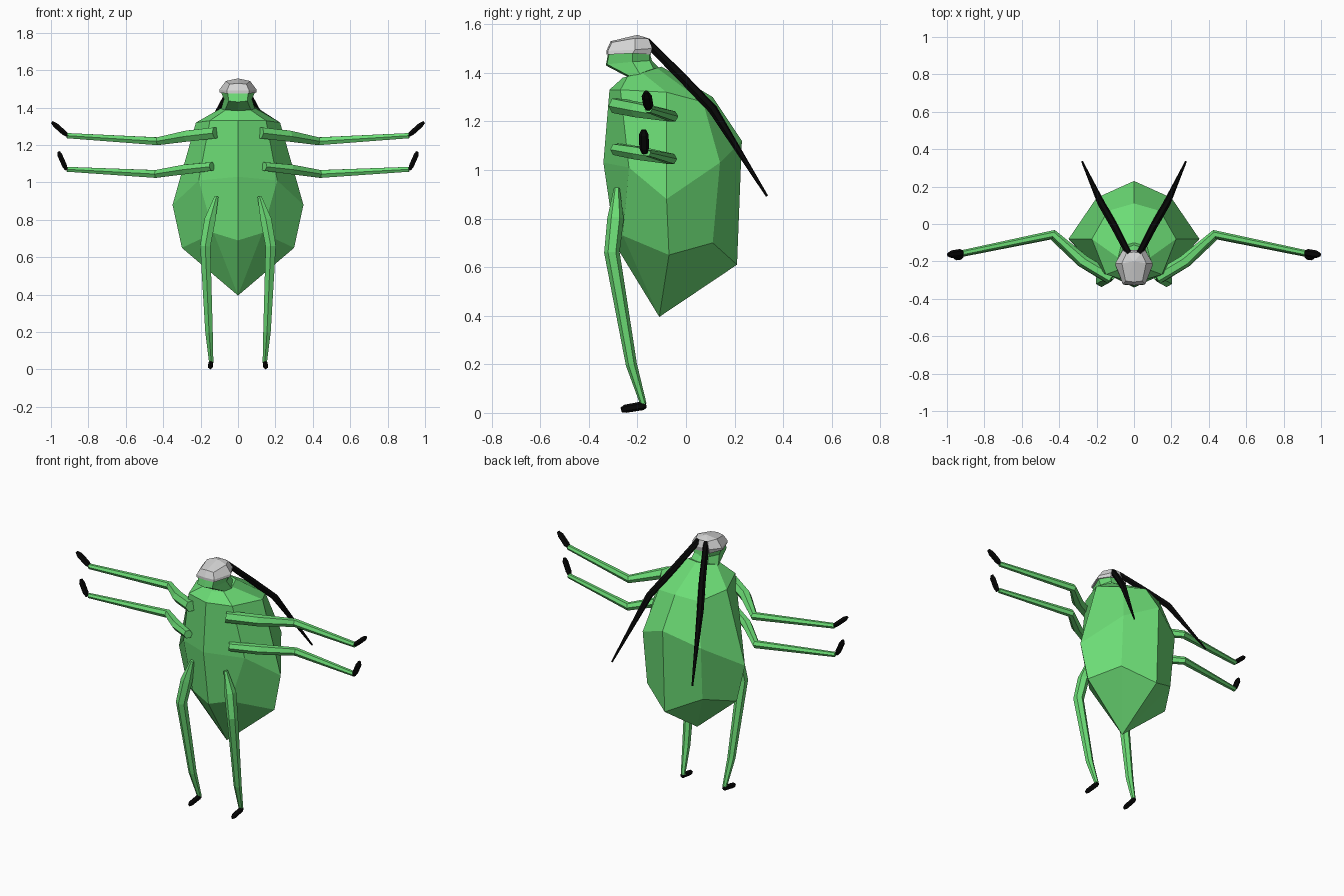
import bpy, bmesh
from mathutils import Vector, Matrix
import math

old = bpy.data.objects.get("Cube")
if old:
    bpy.data.objects.remove(old, do_unlink=True)


def material(name, rgb):
    m = bpy.data.materials.new(name)
    m.use_nodes = True
    m.diffuse_color = (*rgb, 1)
    bsdf = m.node_tree.nodes["Principled BSDF"]
    bsdf.inputs["Base Color"].default_value = (*rgb, 1)
    bsdf.inputs["Roughness"].default_value = 0.8
    return m


GREEN = material("leaf green", (0.15, 0.72, 0.18))
GREY = material("light grey", (0.66, 0.66, 0.66))
BLACK = material("black", (0.002, 0.002, 0.002))


def skin(name, rings, mat, tip=None, top=None):
    """Bridge rings of points into a closed flat-shaded solid, with optional end points."""
    bm = bmesh.new()
    loops = [[bm.verts.new(p) for p in r] for r in rings]
    n = len(loops[0])
    for a, b in zip(loops, loops[1:]):
        for i in range(n):
            bm.faces.new((a[i], a[(i + 1) % n], b[(i + 1) % n], b[i]))
    for loop, end in ((loops[0], top), (loops[-1], tip)):
        if end is None:
            bm.faces.new(loop)
        else:
            v = bm.verts.new(end)
            for i in range(n):
                bm.faces.new((loop[i], loop[(i + 1) % n], v))
    bmesh.ops.recalc_face_normals(bm, faces=bm.faces)
    mesh = bpy.data.meshes.new(name)
    bm.to_mesh(mesh)
    bm.free()
    mesh.materials.append(mat)
    ob = bpy.data.objects.new(name, mesh)
    bpy.context.collection.objects.link(ob)
    return ob


def whole(half):
    """Complete an eight-sided ring from its left half, back to front."""
    return half + [(-x, y, z) for x, y, z in half[-2:0:-1]]


def limb(name, joints, mat, sides=6, flat=1.0):
    """Tapered tube through (x, y, z, radius) joints, made for both sides."""
    pts = [Vector(j[:3]) for j in joints]
    rings = []
    for i, p in enumerate(pts):
        t = Vector()
        if i > 0:
            t += (p - pts[i - 1]).normalized()
        if i < len(pts) - 1:
            t += (pts[i + 1] - p).normalized()
        t.normalize()
        ref = Vector((0, 1, 0)) if abs(t.y) < 0.8 else Vector((0, 0, 1))
        u = (ref - t * ref.dot(t)).normalized()
        w = t.cross(u)
        r = joints[i][3]
        rings.append([p + u * r * math.cos(2 * math.pi * k / sides)
                      + w * r * flat * math.sin(2 * math.pi * k / sides)
                      for k in range(sides)])
    for side, s in (("left", 1), ("right", -1)):
        mirror = [[(s * v.x, v.y, v.z) for v in ring] for ring in rings]
        skin(side + "_" + name, mirror, mat)


# Faceted abdomen and shoulders, ending in a point below
skin("body", [whole(r) for r in (
    [(0, -.10, 1.425), (.07, -.12, 1.42), (.085, -.18, 1.40), (.07, -.24, 1.385), (0, -.26, 1.38)],
    [(0, .11, 1.30), (.14, .07, 1.28), (.225, -.08, 1.32), (.15, -.27, 1.33), (0, -.315, 1.33)],
    [(0, .23, 1.12), (.20, .14, 1.03), (.35, -.08, .88), (.21, -.235, 1.01), (0, -.34, 1.03)],
    [(0, .21, .61), (.19, .11, .70), (.30, -.07, .65), (.13, -.26, .73), (0, -.29, .69)],
)], GREEN, tip=(0, -.11, .395))

# Head jutting forward, with a domed cap
skin("head", [whole(r) for r in (
    [(0, -.11, 1.42), (.06, -.13, 1.41), (.09, -.19, 1.395), (.07, -.23, 1.385), (0, -.235, 1.38)],
    [(0, -.14, 1.45), (.05, -.15, 1.45), (.075, -.22, 1.445), (.05, -.325, 1.435), (0, -.33, 1.43)],
    [(0, -.15, 1.485), (.06, -.15, 1.485), (.092, -.22, 1.485), (.055, -.315, 1.485), (0, -.32, 1.485)],
)], GREEN)
skin("head_cap", [whole(r) for r in (
    [(0, -.145, 1.475), (.06, -.145, 1.475), (.10, -.22, 1.48), (.06, -.322, 1.475), (0, -.327, 1.475)],
    [(0, -.14, 1.50), (.06, -.14, 1.50), (.10, -.21, 1.495), (.06, -.322, 1.49), (0, -.328, 1.49)],
    [(0, -.15, 1.54), (.04, -.155, 1.54), (.065, -.21, 1.542), (.045, -.305, 1.525), (0, -.31, 1.53)],
)], GREY, tip=(0, -.20, 1.556))

# Swept-back antennae
limb("antenna", [(.025, -.165, 1.53, .018), (.10, -.02, 1.385, .02),
                 (.175, .11, 1.25, .02), (.277, .333, .893, .005)], BLACK)

# Two pairs of outstretched arms with upturned claws
limb("upper_arm", [(.12, -.29, 1.265, .034), (.27, -.20, 1.248, .034),
                   (.43, -.055, 1.22, .024), (.915, -.155, 1.25, .016)], GREEN)
limb("lower_arm", [(.14, -.29, 1.085, .026), (.28, -.20, 1.07, .03),
                   (.44, -.06, 1.045, .024), (.915, -.16, 1.07, .015)], GREEN)
limb("upper_claw", [(.91, -.155, 1.25, .012), (.93, -.155, 1.265, .021),
                    (.975, -.162, 1.305, .021), (.995, -.164, 1.322, .01)], BLACK, flat=.75)
limb("lower_claw", [(.918, -.17, 1.068, .012), (.928, -.172, 1.09, .02),
                    (.952, -.174, 1.145, .02), (.958, -.174, 1.165, .01)], BLACK, flat=.75)

# Standing legs with small feet
limb("leg", [(.115, -.285, .925, .012), (.15, -.29, .80, .034), (.175, -.305, .66, .032),
             (.155, -.225, .20, .023), (.143, -.175, .035, .013)], GREEN)
limb("foot", [(.143, -.165, .033, .013), (.145, -.18, .029, .018),
              (.148, -.25, .017, .017), (.148, -.267, .012, .01)], BLACK, flat=.8)
